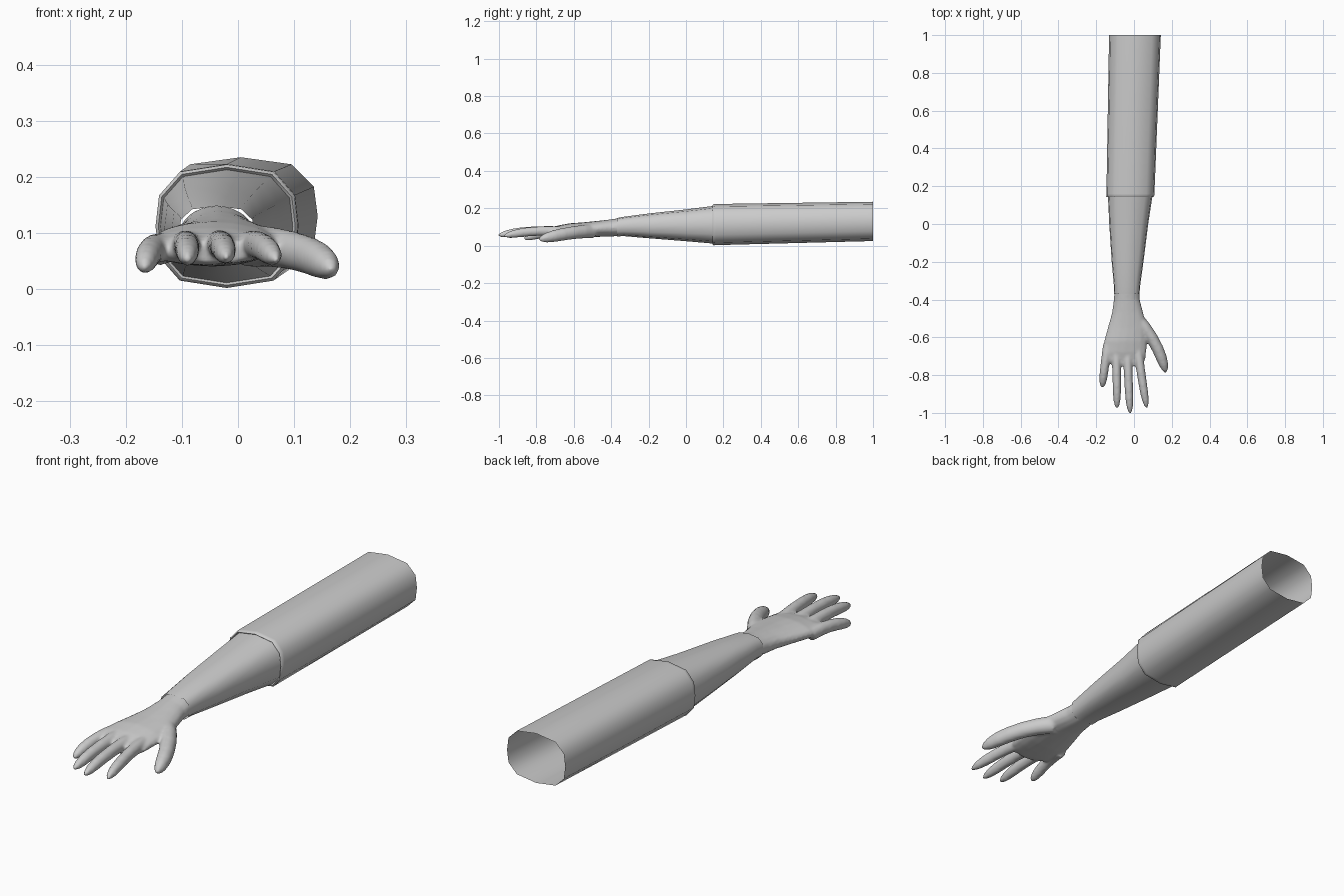
import bpy, bmesh, math
from mathutils import Vector

if "Cube" in bpy.data.objects:
    bpy.data.objects.remove(bpy.data.objects["Cube"])

# Half profile of the faceted arm section, mirrored into a 12-sided ring
QUARTER = [(0, 1), (.66, .88), (.95, .5), (1, 0)]
RIGHT = QUARTER + [(x, -z) for x, z in QUARTER[-2::-1]]
ARM_RING = RIGHT + [(-x, z) for x, z in RIGHT[-2:0:-1]]
ROUND = [(math.sin(i * math.tau / 16), math.cos(i * math.tau / 16)) for i in range(16)]


def loft(bm, stations, ring, aligned=False, caps=False):
    """Skin rings through stations (x, y, z, half width, half height)."""
    rows = []
    for i, (x, y, z, rx, rz) in enumerate(stations):
        c = Vector((x, y, z))
        side, up = Vector((1, 0, 0)), Vector((0, 0, 1))
        if aligned:
            a = Vector(stations[max(i - 1, 0)][:3])
            b = Vector(stations[min(i + 1, len(stations) - 1)][:3])
            t = (b - a).normalized()
            side = t.cross(up).normalized()
            up = side.cross(t)
        rows.append([bm.verts.new(c + side * u * rx + up * v * rz) for u, v in ring])
    n = len(ring)
    for a, b in zip(rows, rows[1:]):
        for k in range(n):
            bm.faces.new((a[k], a[(k + 1) % n], b[(k + 1) % n], b[k]))
    if caps:
        bm.faces.new(rows[0])
        bm.faces.new(rows[-1])


def make(name, bm, angle):
    bmesh.ops.recalc_face_normals(bm, faces=bm.faces[:])
    me = bpy.data.meshes.new(name)
    bm.to_mesh(me)
    bm.free()
    ob = bpy.data.objects.new(name, me)
    bpy.context.collection.objects.link(ob)
    bpy.ops.object.select_all(action='DESELECT')
    ob.select_set(True)
    bpy.context.view_layer.objects.active = ob
    bpy.ops.object.shade_smooth_by_angle(angle=math.radians(angle))
    return ob


# Sleeve: open at the shoulder, rolled in at the cuff
bm = bmesh.new()
loft(bm, [(.005, 1, .13, .137, .105), (-.019, .16, .113, .127, .11),
          (-.02, .147, .112, .127, .11), (-.02, .142, .112, .122, .105),
          (-.02, .15, .112, .116, .099)], ARM_RING)
make("sleeve", bm, 50)

# Forearm: tapers from the cuff to the wrist
bm = bmesh.new()
loft(bm, [(-.02, .15, .112, .118, .101), (-.028, 0, .109, .103, .085),
          (-.034, -.2, .106, .084, .066), (-.037, -.33, .103, .069, .052),
          (-.038, -.37, .099, .067, .049)], ARM_RING)
make("forearm", bm, 60)

# Hand: palm, thumb and fingers fused into one smooth skin
bm = bmesh.new()
loft(bm, [(-.038, -.34, .101, .066, .049), (-.038, -.4, .095, .069, .046),
          (-.034, -.47, .09, .083, .043), (-.035, -.55, .084, .105, .041),
          (-.045, -.62, .08, .114, .04), (-.05, -.68, .075, .116, .034),
          (-.052, -.72, .07, .112, .027), (-.035, -.75, .067, .075, .021)],
     ROUND, caps=True)


def digit(base, mid, tip, r):
    a, m, t = Vector(base), Vector(mid), Vector(tip)
    st = []
    for s, k in [(0, 1.15), (.2, 1.08), (.4, 1.03), (.6, 1), (.75, .95),
                 (.87, .8), (.95, .55), (1, .2)]:
        p = a * (1 - s) ** 2 + m * 2 * s * (1 - s) + t * s * s
        st.append((*p, r * k, r * k * 1.08))
    loft(bm, st, ROUND, aligned=True, caps=True)


digit((-.138, -.64, .07), (-.158, -.76, .082), (-.168, -.866, .036), .023)
digit((-.095, -.66, .076), (-.09, -.83, .088), (-.09, -.976, .052), .0225)
digit((-.035, -.66, .076), (-.03, -.84, .09), (-.02, -1.004, .055), .0225)
digit((.02, -.66, .076), (.04, -.82, .088), (.068, -.974, .052), .0225)
# Thumb with its fleshy base
digit((.015, -.5, .078), (.13, -.62, .075), (.168, -.786, .033), .031)
hand = make("hand", bm, 180)
rm = hand.modifiers.new("fuse", 'REMESH')
rm.mode = 'VOXEL'
rm.voxel_size = .006
rm.use_smooth_shade = True
sm = hand.modifiers.new("soften", 'SMOOTH')
sm.factor = .5
sm.iterations = 8
